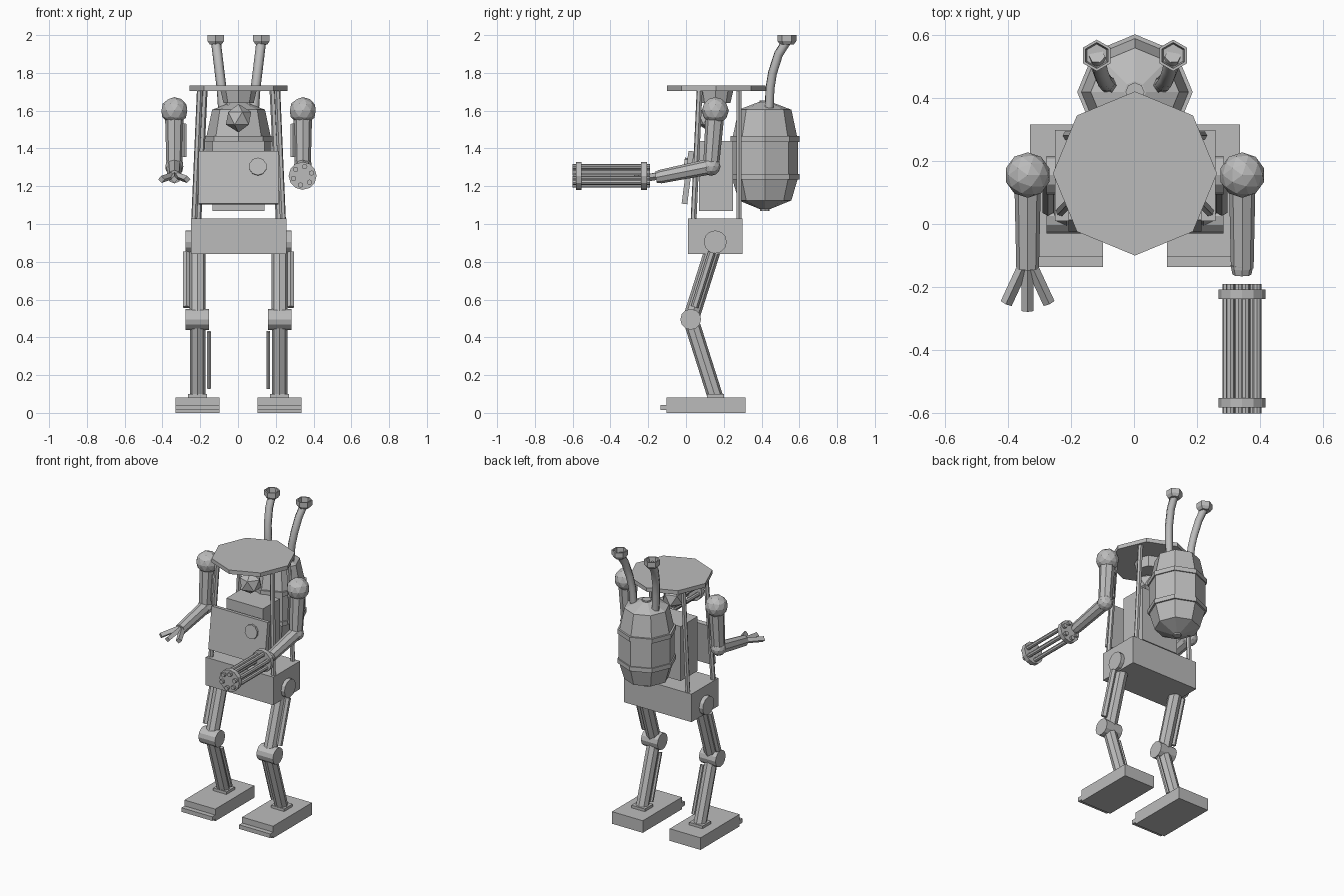
import bpy, bmesh, math
from mathutils import Vector, Matrix

if "Cube" in bpy.data.objects:
    bpy.data.objects.remove(bpy.data.objects["Cube"])

grey = bpy.data.materials.new("plain grey")
grey.diffuse_color = (0.5, 0.5, 0.5, 1)
grey.use_nodes = True
grey.node_tree.nodes["Principled BSDF"].inputs["Base Color"].default_value = grey.diffuse_color
CX = 0.003          # symmetry plane of the body


def finish(name, bm):
    bmesh.ops.recalc_face_normals(bm, faces=bm.faces)
    me = bpy.data.meshes.new(name)
    bm.to_mesh(me)
    bm.free()
    me.materials.append(grey)
    ob = bpy.data.objects.new(name, me)
    bpy.context.collection.objects.link(ob)
    return ob


def box(name, x, y, z, rot_x=0):
    """Box from (min, max) ranges, optionally tilted about its centre."""
    bm = bmesh.new()
    c = Vector((sum(x) / 2, sum(y) / 2, sum(z) / 2))
    size = Matrix.Diagonal((x[1] - x[0], y[1] - y[0], z[1] - z[0], 1))
    bmesh.ops.create_cube(bm, size=1, matrix=Matrix.Translation(c) @ Matrix.Rotation(rot_x, 4, 'X') @ size)
    return finish(name, bm)


def rod(name, a, b, r1, r2=None, n=8):
    """Straight bar or cylinder between two points."""
    a, b = Vector(a), Vector(b)
    d = b - a
    m = Matrix.Translation((a + b) / 2) @ d.to_track_quat('Z', 'Y').to_matrix().to_4x4()
    bm = bmesh.new()
    bmesh.ops.create_cone(bm, cap_ends=True, segments=n, radius1=r1,
                          radius2=r1 if r2 is None else r2, depth=d.length, matrix=m)
    return finish(name, bm)


def ball(name, c, r, sub=2):
    bm = bmesh.new()
    bmesh.ops.create_icosphere(bm, subdivisions=sub, radius=r, matrix=Matrix.Translation(c))
    return finish(name, bm)


def lathe(name, x, y, profile, n):
    """Turn an (r, z) profile around a vertical axis, capping both ends."""
    bm = bmesh.new()
    rings = [[bm.verts.new((x + r * math.sin(i * math.tau / n), y + r * math.cos(i * math.tau / n), z))
              for i in range(n)] for r, z in profile]
    for p, q in zip(rings, rings[1:]):
        for i in range(n):
            j = (i + 1) % n
            bm.faces.new((p[i], p[j], q[j], q[i]))
    bm.faces.new(rings[0])
    bm.faces.new(rings[-1])
    return finish(name, bm)


def pipe(name, pts, r):
    cu = bpy.data.curves.new(name, 'CURVE')
    cu.dimensions = '3D'
    cu.bevel_depth, cu.bevel_resolution, cu.use_fill_caps = r, 1, True
    sp = cu.splines.new('POLY')
    sp.points.add(len(pts) - 1)
    for p, co in zip(sp.points, pts):
        p.co = (*co, 1)
    cu.materials.append(grey)
    ob = bpy.data.objects.new(name, cu)
    bpy.context.collection.objects.link(ob)
    return ob


# Pelvis, inner body and tilted front panel with its round hatch
box("pelvis", (-0.25, 0.258), (0.01, 0.298), (0.84, 1.03))
box("inner_body", (-0.135, 0.14), (0.068, 0.25), (1.07, 1.44))
tilt = -0.13
box("front_panel", (-0.208, 0.214), (-0.005, 0.025), (1.105, 1.387), tilt)
rod("panel_hatch", (0.105, 0.025, 1.3), (0.105, -0.012, 1.305), 0.047, n=10)

# Roof plate with head hanging under it
lathe("roof_plate", CX, 0.16, [(0.26, 1.705), (0.26, 1.732)], 8)
rod("head_mount", (CX, 0.155, 1.64), (CX, 0.155, 1.705), 0.08, 0.095, n=8)
ball("head", (CX, 0.13, 1.56), 0.075, 1)

# Back tank with raised bands
lathe("back_tank", CX, 0.418, [(0.03, 1.08), (0.14, 1.125), (0.175, 1.245), (0.175, 1.44),
                               (0.14, 1.605), (0.035, 1.645)], 8)
for z in (1.25, 1.45):
    lathe("tank_band", CX, 0.418, [(0.17, z - 0.015), (0.183, z - 0.015), (0.183, z + 0.015), (0.17, z + 0.015)], 8)
lathe("tank_drain", CX, 0.418, [(0.025, 1.07), (0.025, 1.09)], 8)
lathe("tank_cap", CX, 0.418, [(0.03, 1.64), (0.03, 1.655)], 8)

for s in (-1, 1):
    def X(v):
        return CX + s * v

    # Exhaust pipe and hollow hexagonal tip
    pipe("exhaust_pipe", [(X(0.08), 0.438, 1.57), (X(0.09), 0.445, 1.72), (X(0.1), 0.458, 1.8),
                          (X(0.112), 0.49, 1.9), (X(0.12), 0.532, 1.965)], 0.026)
    lathe("exhaust_tip", X(0.121), 0.534, [(0.036, 1.95), (0.05, 1.968), (0.05, 2.0), (0.041, 2.0),
                                           (0.036, 1.958)], 6)

    # Frame posts
    rod("front_post", (X(0.235), 0.04, 1.02), (X(0.205), 0.072, 1.71), 0.016, n=6)
    rod("rear_post", (X(0.213), 0.28, 1.02), (X(0.18), 0.28, 1.71), 0.016, n=6)

    # Leg: hip, thigh, knee, shin and their pistons
    lx = X(0.217)
    hip, knee, ankle = (lx, 0.155, 0.905), (lx, 0.025, 0.495), (lx, 0.16, 0.07)
    rod("hip_joint", (X(0.15), 0.155, 0.905), (X(0.28), 0.155, 0.905), 0.061, n=12)
    rod("thigh", hip, knee, 0.043)
    rod("knee_joint", (X(0.156), 0.025, 0.495), (X(0.28), 0.025, 0.495), 0.055, n=12)
    rod("shin", knee, ankle, 0.041)
    rod("thigh_piston", (X(0.276), 0.137, 0.85), (X(0.276), 0.045, 0.56), 0.02, n=6)
    rod("shin_piston", (X(0.157), 0.046, 0.43), (X(0.157), 0.142, 0.13), 0.012, n=6)
    box("ankle_block", (lx - 0.05, lx + 0.05), (0.11, 0.2), (0.07, 0.1))
    box("foot", (lx - 0.116, lx + 0.116), (-0.104, 0.315), (0, 0.082))
    box("toe_plate", (lx - 0.116, lx + 0.116), (-0.136, -0.09), (0.014, 0.042))

    # Arm
    ax = X(0.34)
    ball("shoulder", (ax, 0.155, 1.6), 0.072)
    rod("upper_arm", (ax, 0.155, 1.6), (ax, 0.133, 1.305), 0.05, 0.042)
    rod("arm_piston", (X(0.288), 0.15, 1.53), (X(0.288), 0.137, 1.355), 0.015, n=6)
    ball("elbow", (ax, 0.133, 1.305), 0.05)
    rod("forearm", (ax, 0.133, 1.305), (ax, -0.14, 1.25), 0.042, 0.036)

# Hand with three spread fingers on the left arm
hx = CX - 0.34
for dx, ty in ((-0.068, -0.252), (0, -0.276), (0.068, -0.252)):
    rod("finger", (hx + dx * 0.1, -0.12, 1.258), (hx + dx, ty, 1.236), 0.019, n=4)

# Rotary barrels with two clamps on the right arm
gx, gz = CX + 0.339, 1.255
rod("barrel_wrist", (gx, -0.13, 1.252), (gx, -0.16, 1.246), 0.036, 0.03)
for y in (-0.222, -0.567):
    rod("barrel_clamp", (gx, y - 0.015, gz), (gx, y + 0.015, gz), 0.074, n=12)
for i in range(6):
    a = i * math.tau / 6 + 0.3
    x, z = gx + 0.05 * math.cos(a), gz + 0.05 * math.sin(a)
    rod("gun_barrel", (x, -0.19, z), (x, -0.6, z), 0.014, n=8)
